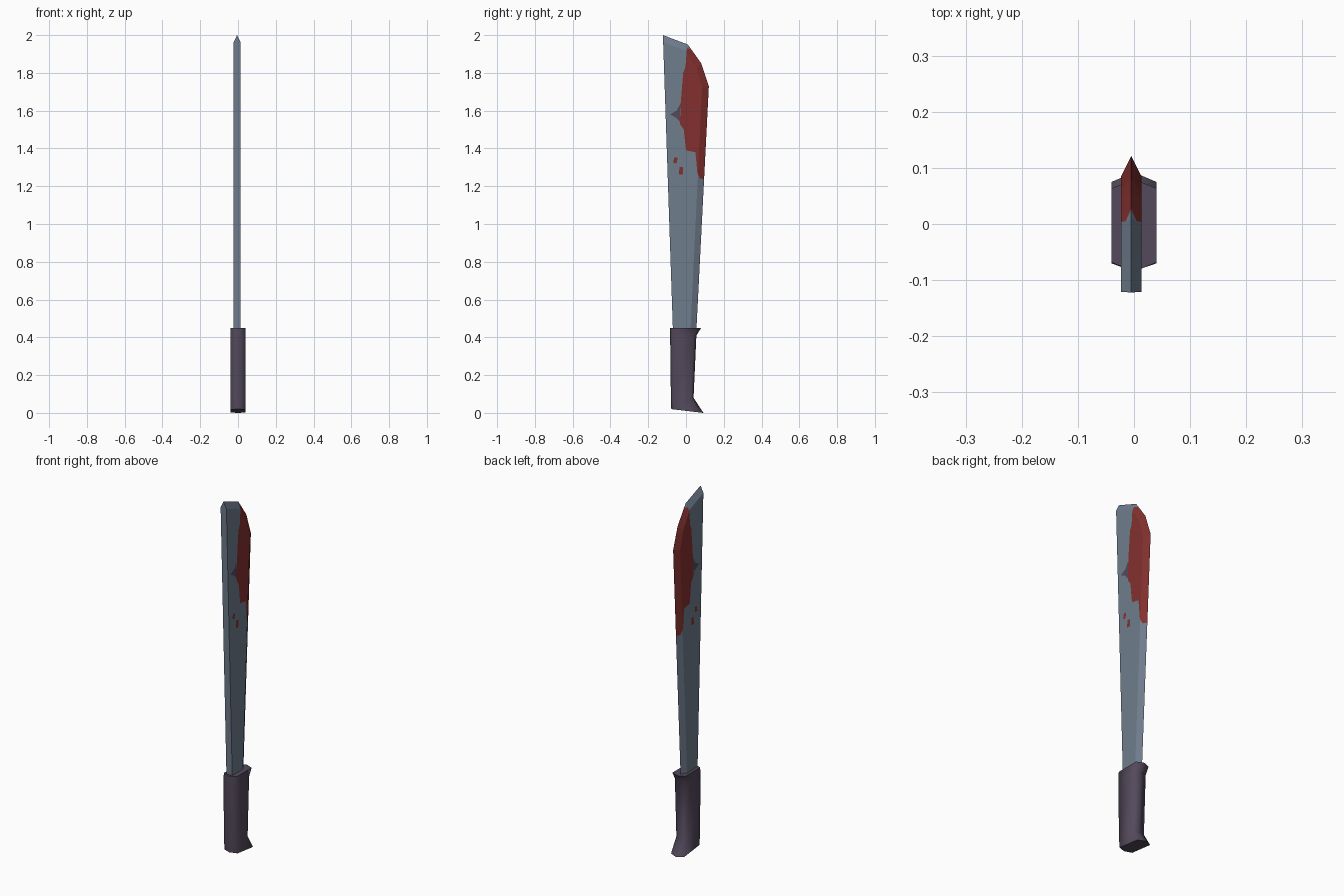
import bpy, bmesh, math
from mathutils import Vector

if "Cube" in bpy.data.objects:
    bpy.data.objects.remove(bpy.data.objects["Cube"])


def material(name, rgb):
    m = bpy.data.materials.new(name)
    m.diffuse_color = (*rgb, 1)
    m.use_nodes = True
    m.node_tree.nodes["Principled BSDF"].inputs["Base Color"].default_value = m.diffuse_color
    return m


steel = material("steel", (0.162, 0.205, 0.27))
red = material("dark_red", (0.225, 0.03, 0.027))
purple = material("dull_purple", (0.088, 0.068, 0.107))


def finish(bm, name, mats):
    bmesh.ops.recalc_face_normals(bm, faces=bm.faces[:])
    me = bpy.data.meshes.new(name)
    bm.to_mesh(me)
    bm.free()
    for m in mats:
        me.materials.append(m)
    ob = bpy.data.objects.new(name, me)
    bpy.context.collection.objects.link(ob)
    return ob


def inside(p, poly):
    """Even-odd test of a (y, z) point against a polygon."""
    hit = False
    for (y1, z1), (y2, z2) in zip(poly, poly[1:] + poly[:1]):
        if (z1 > p.z) != (z2 > p.z) and p.y < (y2 - y1) * (p.z - z1) / (z2 - z1) + y1:
            hit = not hit
    return hit


# Blade: flat panels on both sides, sharpened bevel towards the cutting edge
CX, HALF = -0.005, 0.018
edge = [(0.053, 0.40), (0.121, 1.73), (0.081, 1.85), (0.01, 1.95), (-0.122, 2.0)]
inner = [(0.022, 0.40), (0.085, 1.72), (0.058, 1.82), (0.0, 1.915), (-0.121, 1.963)]
spine_foot = (-0.068, 0.40)

bm = bmesh.new()
rim = [bm.verts.new((CX, y, z)) for y, z in edge]
sides = []
for s in (-1, 1):
    x = CX + s * HALF
    line = [bm.verts.new((x, y, z)) for y, z in inner]
    foot = bm.verts.new((x, *spine_foot))
    bm.faces.new(line + [foot])
    for i in range(4):
        bm.faces.new((rim[i], rim[i + 1], line[i + 1], line[i]))
    sides.append((line, foot))
(la, fa), (lb, fb) = sides
bm.faces.new((fa, la[4], rim[4], lb[4], fb))
bm.faces.new((fa, la[0], rim[0], lb[0], fb))

# Stain outlines in side view, cut through both sides of the blade
stain = [(0.005, 1.93), (0.035, 1.925), (0.15, 1.80), (0.15, 1.235), (0.075, 1.24),
         (0.06, 1.27), (0.05, 1.38), (0.0, 1.39), (-0.012, 1.50), (-0.032, 1.53),
         (-0.028, 1.64), (-0.015, 1.80), (-0.003, 1.83)]
notch = [(-0.032, 1.54), (-0.055, 1.565), (-0.085, 1.58), (-0.05, 1.60), (-0.03, 1.635)]
drop_a = [(-0.068, 1.325), (-0.05, 1.32), (-0.044, 1.352), (-0.062, 1.352)]
drop_b = [(-0.038, 1.262), (-0.016, 1.262), (-0.016, 1.303), (-0.034, 1.303)]
regions = [(stain, 1), (notch, 2), (drop_a, 1), (drop_b, 1)]
for poly, _ in regions:
    for (y1, z1), (y2, z2) in zip(poly, poly[1:] + poly[:1]):
        bmesh.ops.bisect_plane(bm, geom=bm.verts[:] + bm.edges[:] + bm.faces[:], dist=1e-5,
                               plane_co=Vector((0, y1, z1)),
                               plane_no=Vector((0, z2 - z1, y1 - y2)).normalized())
for f in bm.faces:
    c = f.calc_center_median()
    for poly, index in regions:
        if inside(c, poly):
            f.material_index = index
            break
finish(bm, "blade", [steel, red, purple])

# Handle: six-sided rings (spine y, spine z, edge y, edge z), flared at both ends
rings = [(-0.078, 0.02, 0.092, 0.0), (-0.08, 0.08, 0.04, 0.08),
         (-0.084, 0.41, 0.055, 0.41), (-0.085, 0.45, 0.08, 0.45)]
bm = bmesh.new()
loops = []
for ya, za, yb, zb in rings:
    loop = []
    for x, t in ((0, 0), (0.04, 0.1), (0.04, 0.9), (0, 1), (-0.04, 0.9), (-0.04, 0.1)):
        loop.append(bm.verts.new((x, ya + t * (yb - ya), za + t * (zb - za))))
    loops.append(loop)
for a, b in zip(loops, loops[1:]):
    for i in range(6):
        j = (i + 1) % 6
        bm.faces.new((a[i], a[j], b[j], b[i]))
bm.faces.new(loops[0])
bm.faces.new(loops[-1])
handle = finish(bm, "handle", [purple])
handle.data.shade_smooth()
handle.data.set_sharp_from_angle(angle=math.radians(75))
